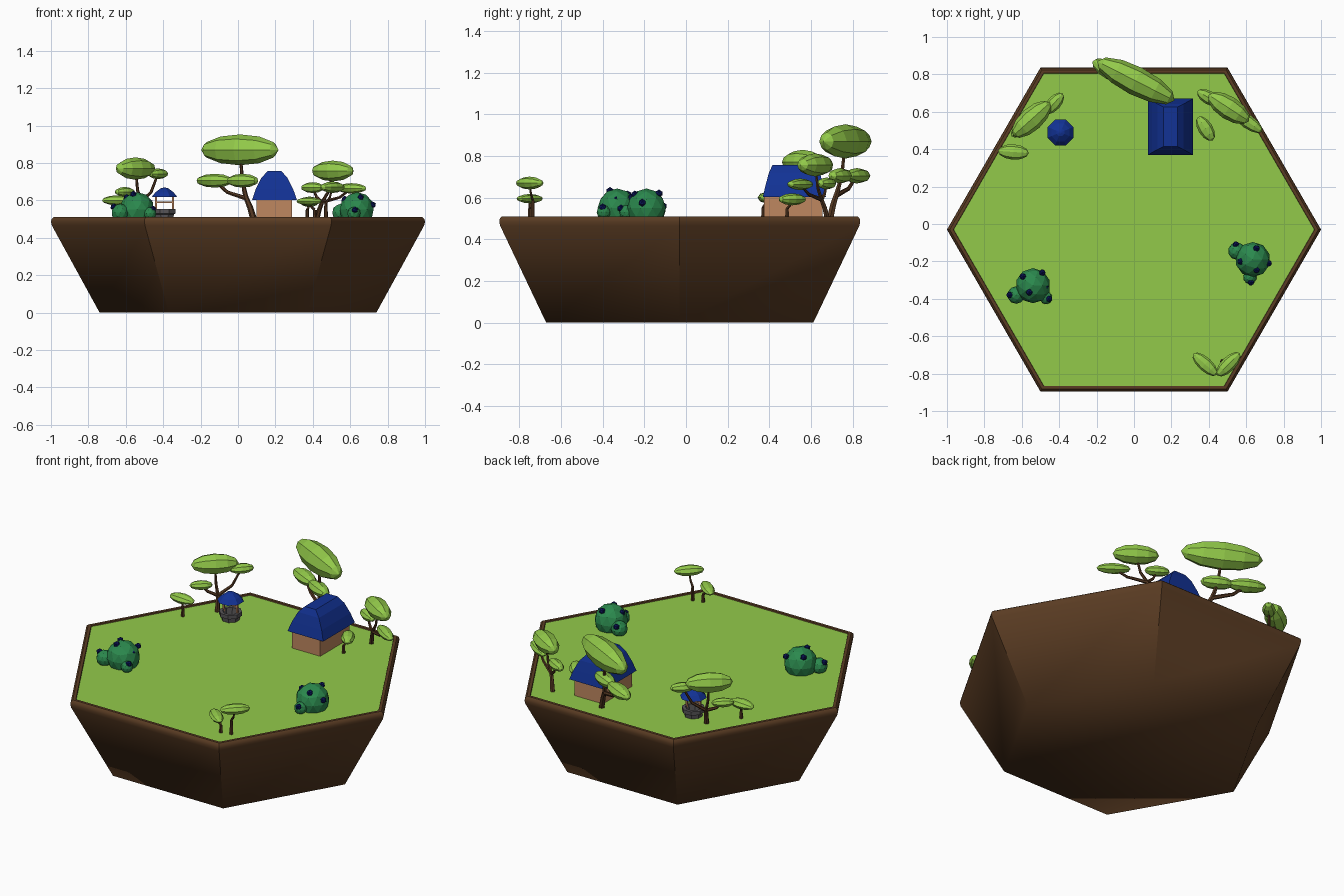
import bpy, bmesh, math
from mathutils import Matrix, Vector

if "Cube" in bpy.data.objects:
    bpy.data.objects.remove(bpy.data.objects["Cube"])

G = 0.503  # ground height


def mat(name, r, g, b):
    m = bpy.data.materials.new(name)
    m.diffuse_color = (r, g, b, 1)
    m.use_nodes = True
    m.node_tree.nodes["Principled BSDF"].inputs["Base Color"].default_value = m.diffuse_color
    return m


EARTH = mat("earth brown", 0.105, 0.046, 0.017)
GREEN = mat("leaf green", 0.29, 0.59, 0.068)
BUSH = mat("bush green", 0.024, 0.25, 0.075)
BLUE = mat("roof blue", 0.006, 0.032, 0.30)
BERRY = mat("berry navy", 0.003, 0.007, 0.10)
WALL = mat("clay wall", 0.52, 0.245, 0.115)
STONE = mat("stone grey", 0.095, 0.09, 0.095)
BARK = mat("bark brown", 0.085, 0.037, 0.015)


def finish(bm, name, material):
    me = bpy.data.meshes.new(name)
    bm.to_mesh(me)
    bm.free()
    me.materials.append(material)
    ob = bpy.data.objects.new(name, me)
    bpy.context.collection.objects.link(ob)
    return ob


def loft(bm, rings, close=True):
    """Join rings of points into a skin, optionally capped at both ends."""
    vs = [[bm.verts.new(p) for p in r] for r in rings]
    n = len(vs[0])
    for a, b in zip(vs, vs[1:]):
        for i in range(n):
            j = (i + 1) % n
            bm.faces.new((a[i], a[j], b[j], b[i]))
    if close:
        bm.faces.new(vs[0][::-1])
        bm.faces.new(vs[-1])
    return vs


def ngon(n, r, z, cx=0, cy=0, turn=0):
    return [(cx + r * math.cos(turn + math.tau * i / n),
             cy + r * math.sin(turn + math.tau * i / n), z) for i in range(n)]


def rect(cx, cy, hx, hy, z):
    return [(cx - hx, cy - hy, z), (cx + hx, cy - hy, z),
            (cx + hx, cy + hy, z), (cx - hx, cy + hy, z)]


# Island: hexagonal frustum, smooth sides with sharp corners
bm = bmesh.new()
profile = [(0.74, 0), (0.995, 0.465), (1.0, 0.485), (0.997, 0.5), (0.985, 0.51), (0.966, 0.51), (0.962, 0.495)]
loft(bm, [ngon(6, r, z, cy=-0.03) for r, z in profile])
for f in bm.faces:
    f.smooth = True
for e in bm.edges:
    a, b = e.verts
    if abs(a.co.z - b.co.z) > 0.004 or a.co.z > 0.509:
        e.smooth = False
finish(bm, "island_base", EARTH)

# Grass plate
bm = bmesh.new()
loft(bm, [ngon(6, 0.965, z, cy=-0.03) for z in (0.494, G)])
finish(bm, "grass", GREEN)

# House
bm = bmesh.new()
loft(bm, [rect(0.195, 0.515, 0.095, 0.14, z) for z in (0.49, 0.61)])
finish(bm, "house_walls", WALL)
bm = bmesh.new()
loft(bm, [rect(0.195, 0.52, hx, hy, z) for hx, hy, z in
          [(0.12, 0.152, 0.602), (0.1, 0.138, 0.66), (0.07, 0.122, 0.72), (0.037, 0.105, 0.756)]])
finish(bm, "house_roof", BLUE)

# Well
WX, WY, T8 = -0.393, 0.49, math.pi / 8
bm = bmesh.new()
loft(bm, [ngon(8, r, z, WX, WY, T8) for r, z in
          [(0.05, 0.495), (0.053, 0.525), (0.065, 0.53), (0.065, 0.553), (0.045, 0.553), (0.04, 0.515)]])
finish(bm, "well_basin", STONE)
bm = bmesh.new()
loft(bm, [ngon(8, r, z, WX, WY, T8) for r, z in
          [(0.075, 0.617), (0.052, 0.643), (0.022, 0.664), (0.006, 0.668)]])
finish(bm, "well_roof", BLUE)
bm = bmesh.new()
for s in (-1, 1):
    loft(bm, [rect(WX + s * 0.045, WY, 0.005, 0.005, z) for z in (0.52, 0.625)])
loft(bm, [rect(WX, WY, 0.05, 0.004, z) for z in (0.586, 0.595)])
finish(bm, "well_posts", WALL)


# Bushes: faceted balls with berries
def balls(name, material, items, sub):
    bm = bmesh.new()
    for x, y, z, r in items:
        bmesh.ops.create_icosphere(bm, subdivisions=sub, radius=r,
                                   matrix=Matrix.Translation((x, y, z)))
    finish(bm, name, material)


balls("left_bush", BUSH, [(-0.54, -0.33, 0.55, 0.094), (-0.63, -0.38, 0.535, 0.047),
                          (-0.47, -0.395, 0.53, 0.034)], 2)
balls("left_berries", BERRY, [(x, y, z, 0.019) for x, y, z in [
    (-0.665, -0.38, 0.565), (-0.595, -0.28, 0.615), (-0.49, -0.26, 0.60),
    (-0.56, -0.365, 0.632), (-0.475, -0.335, 0.59), (-0.455, -0.4, 0.553)]], 1)
balls("right_bush", BUSH, [(0.635, -0.19, 0.55, 0.094), (0.55, -0.145, 0.535, 0.047),
                           (0.62, -0.285, 0.53, 0.036)], 2)
balls("right_berries", BERRY, [(x, y, z, 0.019) for x, y, z in [
    (0.545, -0.11, 0.56), (0.655, -0.13, 0.62), (0.72, -0.21, 0.575),
    (0.57, -0.2, 0.605), (0.655, -0.245, 0.615), (0.625, -0.312, 0.548)]], 1)


# Trees: bent tapering limbs with long flattened canopies
def limb(bm, points, r0, r1):
    rings = []
    for i, p in enumerate(points):
        d = (Vector(points[min(i + 1, len(points) - 1)]) - Vector(points[max(i - 1, 0)])).normalized()
        q = Vector((0, 0, 1)).rotation_difference(d)
        r = r0 + (r1 - r0) * i / (len(points) - 1)
        rings.append([Vector(p) + q @ Vector(c) for c in ngon(6, r, 0)])
    loft(bm, rings)


def tree(name, base, fork, canopies, r):
    bm = bmesh.new()
    b, f = Vector(base + (G - 0.01,)), Vector(fork)
    limb(bm, [b, b.lerp(f, 0.5) + Vector((0, 0, 0.01)), f], r, r * 0.75)
    for c in canopies:
        tip = Vector(c[:3])
        mid = f.lerp(tip, 0.6)
        mid.z = f.z + (tip.z - f.z) * 0.35  # branch sweeps out, then up
        limb(bm, [f, mid, tip], r * 0.7, r * 0.4)
    finish(bm, name + "_trunk", BARK)
    bm = bmesh.new()
    for x, y, z, l, w, h, angle in canopies:
        m = (Matrix.Translation((x, y, z)) @ Matrix.Rotation(math.radians(angle), 4, 'Z')
             @ Matrix.Diagonal((l, w, h, 1)) @ Matrix.Rotation(math.pi / 2, 4, 'Y'))
        bmesh.ops.create_uvsphere(bm, u_segments=8, v_segments=6, radius=1.03, matrix=m)
    finish(bm, name + "_leaves", GREEN)


tree("big_tree", (0.085, 0.69), (0.045, 0.72, 0.61), [
    (0.01, 0.765, 0.87, 0.225, 0.075, 0.08, -27),
    (-0.125, 0.82, 0.705, 0.105, 0.048, 0.036, -27),
    (0.025, 0.74, 0.705, 0.09, 0.045, 0.036, -27)], 0.018)
tree("right_tree", (0.42, 0.68), (0.45, 0.65, 0.59), [
    (0.507, 0.62, 0.757, 0.125, 0.06, 0.054, -33),
    (0.40, 0.675, 0.668, 0.068, 0.035, 0.028, -30),
    (0.607, 0.548, 0.664, 0.092, 0.036, 0.027, -35)], 0.014)
tree("left_tree", (-0.51, 0.53), (-0.52, 0.55, 0.59), [
    (-0.548, 0.56, 0.77, 0.128, 0.06, 0.058, 42),
    (-0.428, 0.645, 0.742, 0.068, 0.036, 0.028, 48),
    (-0.605, 0.51, 0.645, 0.062, 0.032, 0.026, 40)], 0.015)

# Saplings: base, fork, single canopy
for name, base, c in [
        ("back_right_sapling", (0.37, 0.485), (0.382, 0.51, 0.592, 0.072, 0.038, 0.028, -58)),
        ("back_left_sapling", (-0.63, 0.37), (-0.645, 0.385, 0.6, 0.08, 0.04, 0.026, -4)),
        ("front_tall_sapling", (0.47, -0.735), (0.505, -0.75, 0.67, 0.082, 0.038, 0.03, 45)),
        ("front_small_sapling", (0.41, -0.75), (0.38, -0.75, 0.595, 0.082, 0.036, 0.022, -42))]:
    fork = (base[0], base[1], G + (c[2] - G) * 0.5)
    tree(name, base, fork, [c], 0.011)
